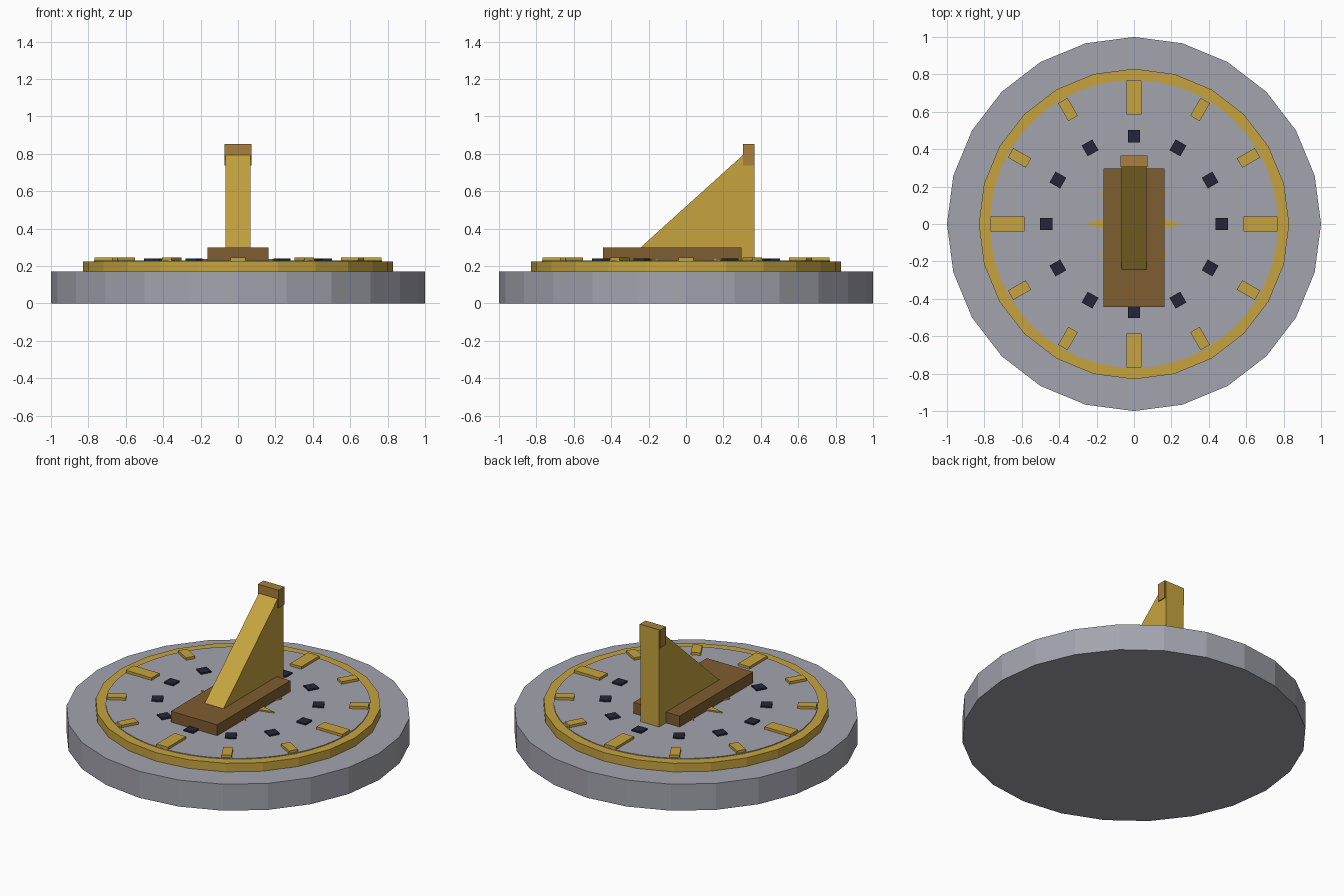
import bpy, bmesh
from math import sin, cos, pi, radians
from mathutils import Matrix, Vector

cube = bpy.data.objects.get("Cube")
if cube:
    bpy.data.objects.remove(cube, do_unlink=True)


def material(name, rgb):
    lin = [((c / 255 + 0.055) / 1.055) ** 2.4 for c in rgb] + [1.0]
    m = bpy.data.materials.new(name)
    m.use_nodes = True
    m.diffuse_color = lin
    m.node_tree.nodes["Principled BSDF"].inputs["Base Color"].default_value = lin
    return m


stone = material("grey_stone", (164, 164, 175))
gold = material("gold", (198, 164, 62))
bronze = material("bronze", (168, 128, 60))
wood = material("brown", (127, 93, 49))
ink = material("dark_navy", (37, 37, 56))


def finish(name, bm, mat):
    bmesh.ops.recalc_face_normals(bm, faces=bm.faces)
    mesh = bpy.data.meshes.new(name)
    bm.to_mesh(mesh)
    bm.free()
    mesh.materials.append(mat)
    obj = bpy.data.objects.new(name, mesh)
    bpy.context.collection.objects.link(obj)
    return obj


def prism(name, points, direction, mat):
    """Extrude a closed outline along a direction."""
    bm = bmesh.new()
    face = bm.faces.new([bm.verts.new(p) for p in points])
    new = bmesh.ops.extrude_face_region(bm, geom=[face])["geom"]
    verts = [v for v in new if isinstance(v, bmesh.types.BMVert)]
    bmesh.ops.translate(bm, verts=verts, vec=Vector(direction))
    return finish(name, bm, mat)


def disc(name, radii, count, z0, z1, mat):
    """Upright prism whose corners cycle through the given radii."""
    pts = []
    for i in range(count):
        a, r = 2 * pi * i / count, radii[i % len(radii)]
        pts.append((r * cos(a), r * sin(a), z0))
    return prism(name, pts, (0, 0, z1 - z0), mat)


def box(name, lo, hi, mat, angle=0):
    """Box between two corners, turned about the dial centre."""
    lo, hi = Vector(lo), Vector(hi)
    bm = bmesh.new()
    bmesh.ops.create_cube(bm, size=1)
    bmesh.ops.scale(bm, verts=bm.verts, vec=hi - lo)
    bmesh.ops.translate(bm, verts=bm.verts, vec=(lo + hi) / 2)
    bmesh.ops.rotate(bm, verts=bm.verts, matrix=Matrix.Rotation(angle, 3, "Z"))
    return finish(name, bm, mat)


# Stone base, gold rim and dial face
disc("base", [1], 24, 0, 0.17, stone)
disc("dial_rim", [0.83], 24, 0.17, 0.225, gold)
disc("dial_face", [0.77], 48, 0.22, 0.23, stone)

# Hour markers and inner dots, larger markers on the quarters
for i in range(12):
    a = radians(30 * i)
    r0, r1, half = (0.585, 0.768, 0.04) if i % 3 == 0 else (0.652, 0.762, 0.029)
    box(f"hour_marker_{i}", (r0, -half, 0.225), (r1, half, 0.246), gold, a)
    box(f"hour_dot_{i}", (0.437, -0.033, 0.225), (0.503, 0.033, 0.24), ink, a)

# Eight-pointed star under the plinth
disc("star", [0.26, 0.11], 16, 0.225, 0.238, gold)

# Plinth, sloping gnomon and its cap
box("plinth", (-0.164, -0.445, 0.225), (0.164, 0.298, 0.30), wood)
profile = [(-0.32, 0.23), (0.367, 0.23), (0.367, 0.85)]
prism("gnomon", [(-0.067, y, z) for y, z in profile], (0.134, 0, 0), gold)
box("gnomon_cap", (-0.073, 0.306, 0.737), (0.073, 0.365, 0.852), bronze)
